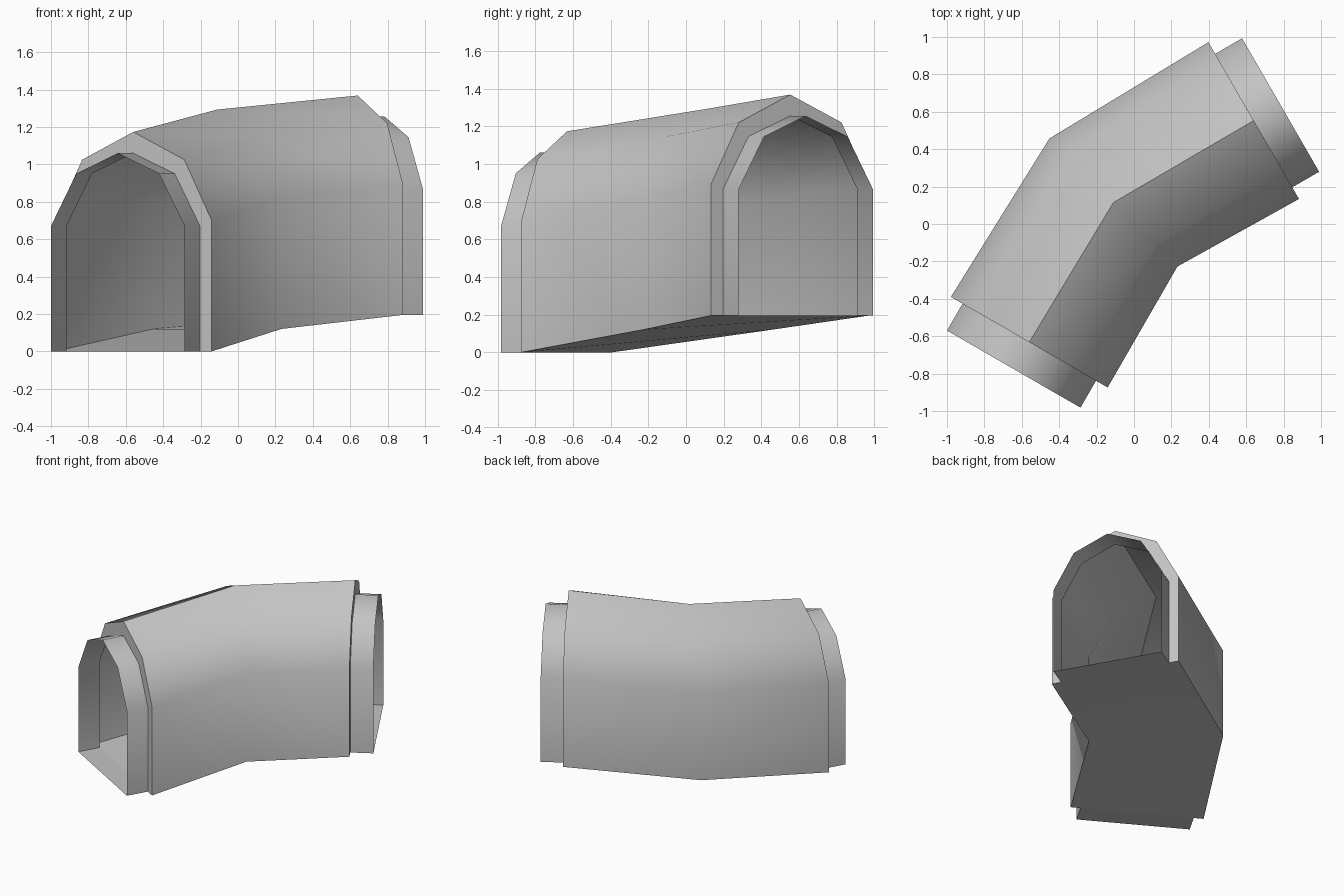
import bpy, bmesh, math
from mathutils import Vector

cube = bpy.data.objects.get("Cube")
if cube:
    bpy.data.objects.remove(cube, do_unlink=True)

# Single stone-grey material
grey = bpy.data.materials.new("plain_grey")
grey.use_nodes = True
colour = (0.55, 0.55, 0.55, 1)
grey.diffuse_color = colour
grey.node_tree.nodes["Principled BSDF"].inputs["Base Color"].default_value = colour


def arch(half, wall, shoulder, shoulder_z, apex):
    """Pointed arch outline from left foot over the apex to right foot."""
    left = [(-half, 0), (-half, wall), (-shoulder, shoulder_z)]
    return left + [(0, apex)] + [(-x, z) for x, z in reversed(left)]


SHELL = arch(0.484, 0.70, 0.315, 1.025, 1.173)
COLLAR = arch(0.412, 0.67, 0.256, 0.95, 1.06)

# Stations along the bend: floor centre and heading in degrees
START = (Vector((-0.56, -0.632, 0)), 60)
BEND = (Vector((-0.11, 0.115, 0.12)), 45)
END = (Vector((0.64, 0.553, 0.195)), 30)
COLLAR_LENGTH = 0.166


def add_loop(bm, outline, station, shift=0):
    centre, heading = station
    a = math.radians(heading)
    forward = Vector((math.cos(a), math.sin(a), 0))
    across = Vector((math.sin(a), -math.cos(a), 0))
    return [bm.verts.new(centre + forward * shift + across * x + Vector((0, 0, z)))
            for x, z in outline]


bm = bmesh.new()
loops = [
    add_loop(bm, COLLAR, START, -COLLAR_LENGTH),
    add_loop(bm, COLLAR, START),
    add_loop(bm, SHELL, START),
    add_loop(bm, SHELL, BEND),
    add_loop(bm, SHELL, END),
    add_loop(bm, COLLAR, END),
    add_loop(bm, COLLAR, END, COLLAR_LENGTH),
]

# Collars, U-shaped end rims and shell; the rims have no floor strip
for i, (a, b) in enumerate(zip(loops, loops[1:])):
    is_rim = i in (1, 4)
    n = len(a)
    for j in range(n - 1 if is_rim else n):
        k = (j + 1) % n
        bm.faces.new((a[j], b[j], b[k], a[k]))
bm.normal_update()
bmesh.ops.recalc_face_normals(bm, faces=bm.faces)

mesh = bpy.data.meshes.new("tunnel_bend")
bm.to_mesh(mesh)
bm.free()
mesh.materials.append(grey)
tunnel = bpy.data.objects.new("tunnel_bend", mesh)
bpy.context.collection.objects.link(tunnel)

# Smooth walls, crisp roof ridge, floor edges and rims
bpy.ops.object.select_all(action='DESELECT')
tunnel.select_set(True)
bpy.context.view_layer.objects.active = tunnel
bpy.ops.object.shade_smooth_by_angle(angle=math.radians(48))
